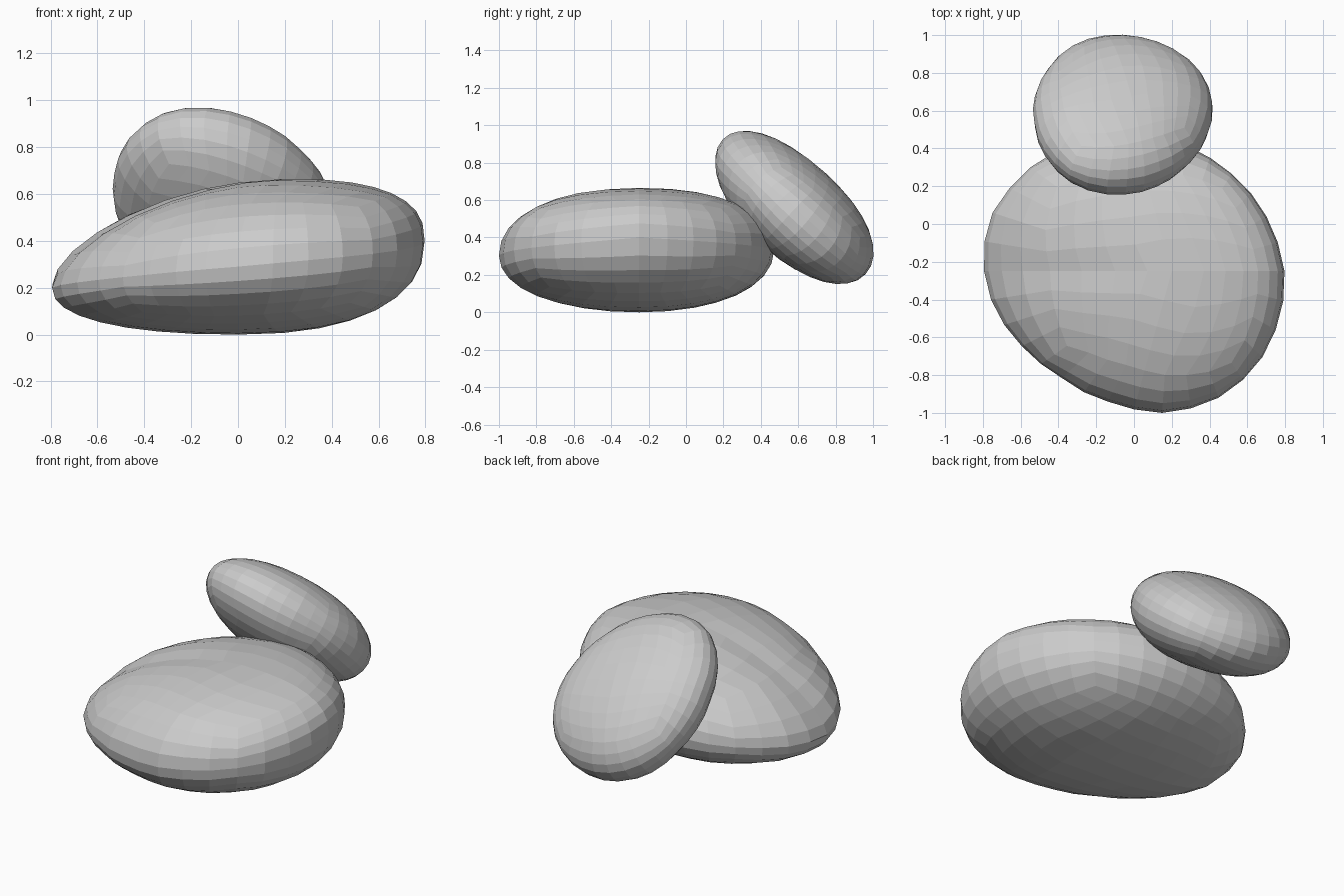
import bpy, bmesh, math
from mathutils import Vector, Matrix

if "Cube" in bpy.data.objects:
    bpy.data.objects.remove(bpy.data.objects["Cube"])


def lerp_ring(samples, ang):
    """Linear interpolation of (angle, value) samples around a full turn."""
    s = sorted(samples)
    s = [(s[-1][0] - 2 * math.pi, s[-1][1])] + s + [(s[0][0] + 2 * math.pi, s[0][1])]
    for (a, va), (b, vb) in zip(s, s[1:]):
        if a <= ang <= b:
            return va + (vb - va) * (ang - a) / max(b - a, 1e-9)
    return s[0][1]


def stone(name, outline, rim, power_top, power_bottom, top, bottom, matrix):
    """Pebble: plan outline, rim height and roundness by side (right, back, left, front)."""
    radii = [(math.atan2(y, x), math.hypot(x, y)) for x, y in outline]
    quarters = [0, math.pi / 2, math.pi, -math.pi / 2]
    bm = bmesh.new()
    bmesh.ops.create_cube(bm, size=2)
    bmesh.ops.subdivide_edges(bm, edges=bm.edges[:], cuts=7, use_grid_fill=True)
    for v in bm.verts:
        # even quad sphere direction
        d = Vector([math.tan(c * math.pi / 4) for c in v.co]).normalized()
        ang = math.atan2(d.y, d.x)
        radius = lerp_ring(radii, ang)
        power = power_top if d.z > 0 else power_bottom
        e = 2 / lerp_ring(list(zip(quarters, power)), ang)
        flat = min(1, math.hypot(d.x, d.y)) ** e
        rise = abs(d.z) ** e
        apex = Vector(top if d.z > 0 else bottom)
        z0 = lerp_ring(list(zip(quarters, rim)), ang)
        # slide towards the apex while rising from the rim
        slide = 1 - flat
        v.co = matrix @ Vector((math.cos(ang) * radius * flat + apex.x * slide,
                                math.sin(ang) * radius * flat + apex.y * slide,
                                z0 + (apex.z - z0) * rise))
    bmesh.ops.recalc_face_normals(bm, faces=bm.faces[:])
    me = bpy.data.meshes.new(name)
    bm.to_mesh(me)
    bm.free()
    ob = bpy.data.objects.new(name, me)
    bpy.context.collection.objects.link(ob)
    return ob


# Large flat boulder
base = [(-.8, -.18), (-.76, .04), (-.65, .2), (-.48, .35), (-.22, .44), (.08, .465),
        (.35, .38), (.5, .28), (.63, .15), (.73, -.02), (.8, -.28), (.77, -.5),
        (.65, -.75), (.43, -.93), (.15, -1), (-.1, -.95), (-.4, -.8), (-.6, -.64), (-.75, -.42)]
stone("large_boulder", [(x, y + .25) for x, y in base],
      rim=(.4, .33, .2, .29), power_top=(2.6, 2.25, 1.6, 2.1),
      power_bottom=(2.3, 2.1, 2.3, 2.1),
      top=(.2, 0, .665), bottom=(0, 0, .0),
      matrix=Matrix.Translation((0, -.25, 0)))

# Smaller stone leaning on the back edge
e1 = Vector((.97, .1, -.22)).normalized()
n = Vector((0, .66, .75))
n = (n - e1 * n.dot(e1)).normalized()
e2 = n.cross(e1)
frame = Matrix((e1, e2, n)).transposed().to_4x4()
lean = [(-.49, 0), (-.48, -.2), (-.4, -.37), (-.27, -.47), (-.1, -.5), (.1, -.46),
        (.27, -.35), (.41, -.19), (.49, .05), (.46, .24), (.33, .41), (.12, .515),
        (-.07, .52), (-.22, .46), (-.36, .32), (-.45, .17)]
stone("leaning_stone", lean, rim=(0, 0, .03, 0), power_top=(2.1, 2.15, 2.1, 2.1),
      power_bottom=(2.1, 2.1, 2, 2.1),
      top=(0, .03, .25), bottom=(.06, 0, -.25),
      matrix=Matrix.Translation((-.055, .57, .56)) @ frame)
